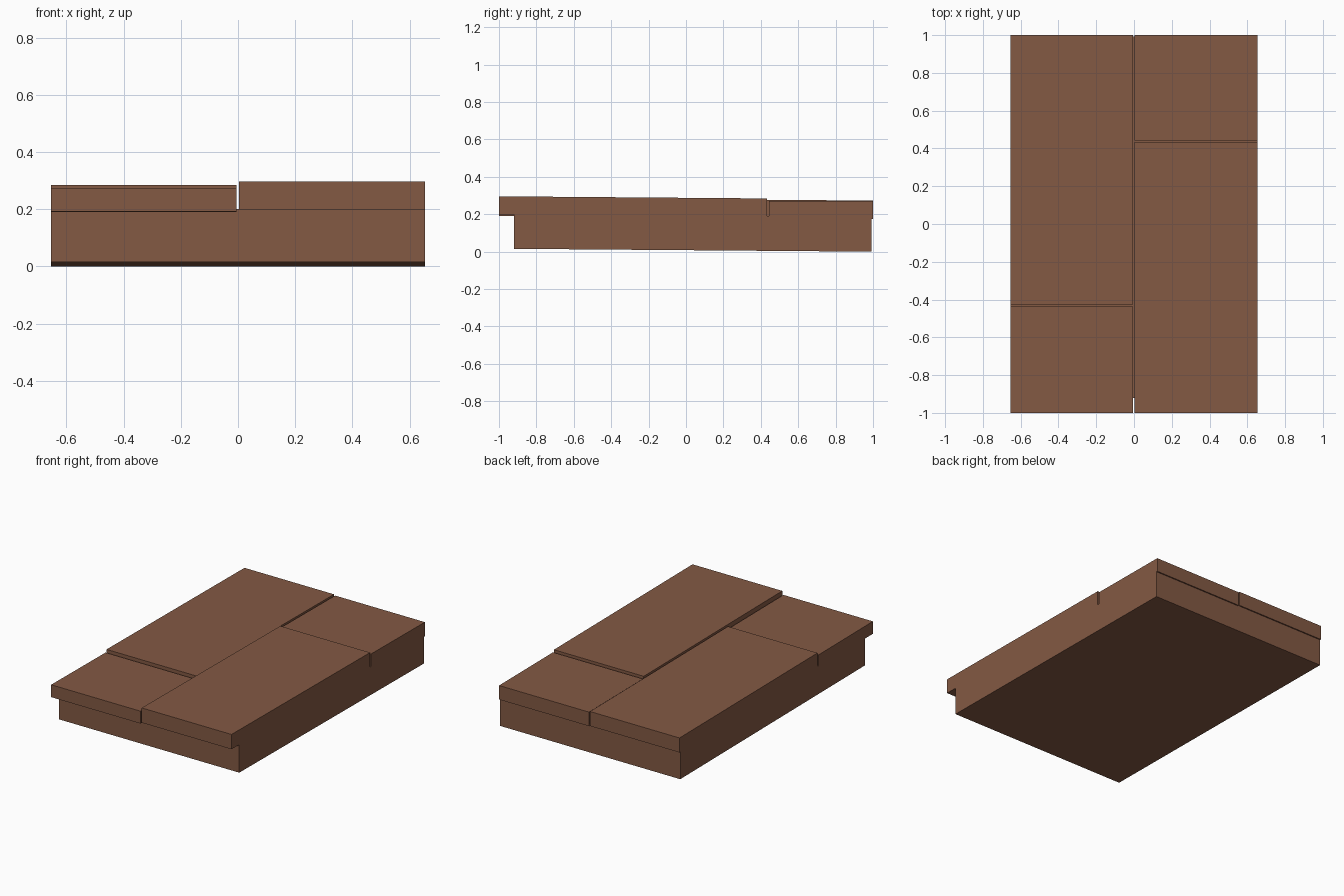
import bpy, bmesh

if "Cube" in bpy.data.objects:
    bpy.data.objects.remove(bpy.data.objects["Cube"])

SLOPE = -0.008   # every slab falls gently toward the back

brown = bpy.data.materials.new("brown stone")
brown.diffuse_color = (0.228, 0.1, 0.057, 1)
brown.use_nodes = True
brown.node_tree.nodes["Principled BSDF"].inputs["Base Color"].default_value = brown.diffuse_color


def slab(name, x0, x1, y0, y1, bottom, top):
    """Block sloping along y; bottom and top are the heights at y = 0."""
    bm = bmesh.new()
    bmesh.ops.create_cube(bm, size=1)
    for v in bm.verts:
        x = x1 if v.co.x > 0 else x0
        y = y1 if v.co.y > 0 else y0
        z = (top if v.co.z > 0 else bottom) + SLOPE * y
        v.co = (x, y, z)
    me = bpy.data.meshes.new(name)
    bm.to_mesh(me)
    bm.free()
    me.materials.append(brown)
    ob = bpy.data.objects.new(name, me)
    bpy.context.collection.objects.link(ob)


W = 0.653

# solid base, set back under the front nosing
slab("step_base", -W, W, -0.92, 0.992, 0.008, 0.193)

# four paving slabs with narrow joints and uneven heights
slab("front_left_slab", -W, -0.005, -1.0, -0.437, 0.183, 0.264)
slab("back_left_slab", -W, -0.005, -0.427, 1.0, 0.186, 0.281)
slab("front_right_slab", 0.003, W, -1.0, 0.433, 0.191, 0.288)
slab("back_right_slab", 0.003, W, 0.443, 1.0, 0.183, 0.275)
